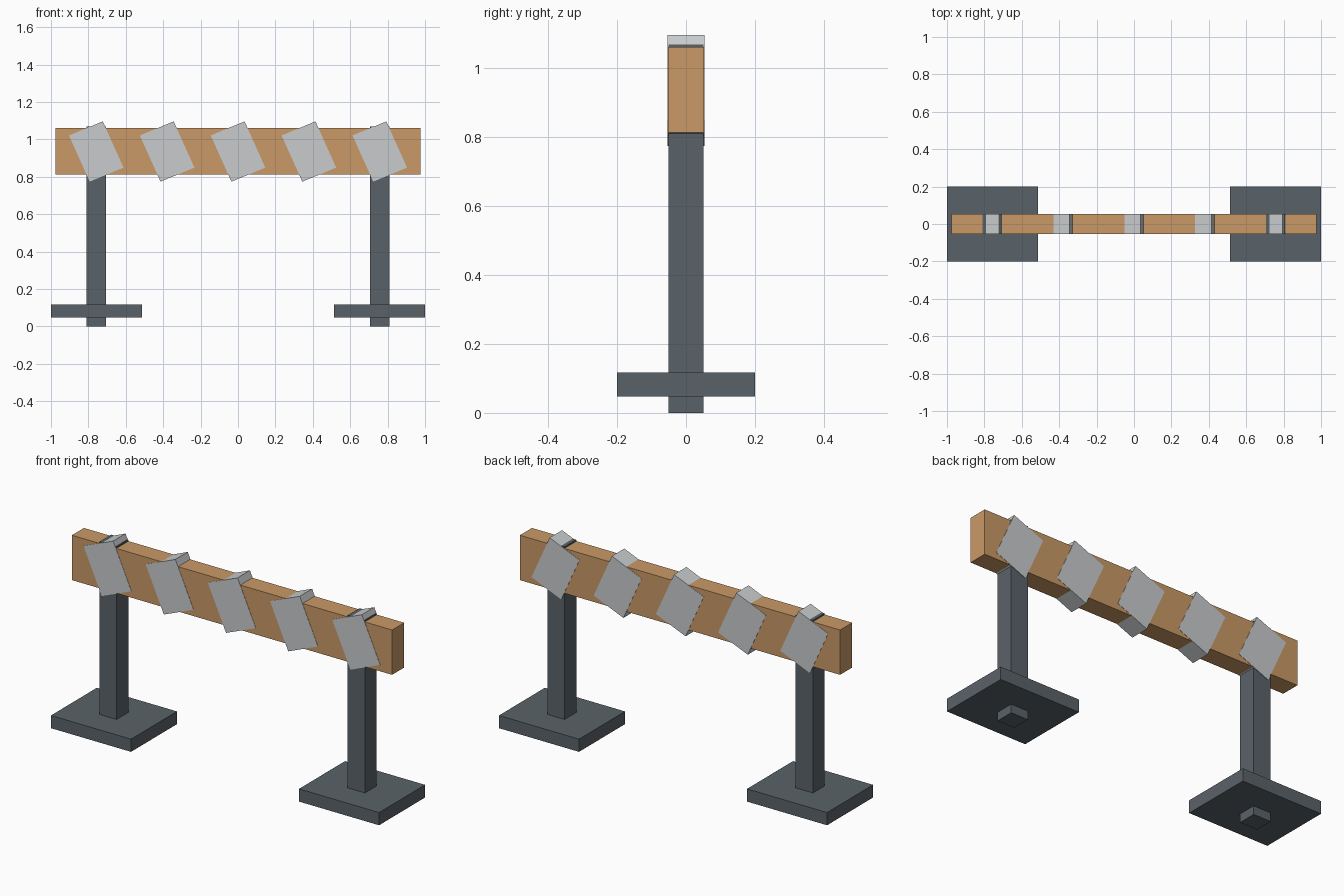
import bpy
import bmesh
from mathutils import Vector

if "Cube" in bpy.data.objects:
    bpy.data.objects.remove(bpy.data.objects["Cube"])


def material(name, rgb):
    m = bpy.data.materials.new(name)
    m.diffuse_color = (*rgb, 1.0)
    m.use_nodes = True
    m.node_tree.nodes["Principled BSDF"].inputs["Base Color"].default_value = m.diffuse_color
    return m


STEEL = material("dark steel grey", (0.102, 0.123, 0.140))
ORANGE = material("tan orange", (0.590, 0.320, 0.135))
SILVER = material("pale grey", (0.580, 0.600, 0.610))


def slab(name, center, half_u, half_v, half_y, mat):
    """Prism with a parallelogram outline in x-z, extruded along y."""
    c, u, v = (Vector((a, 0, b)) for a, b in (center, half_u, half_v))
    bm = bmesh.new()
    outline = [c - u - v, c + u - v, c + u + v, c - u + v]
    face = bm.faces.new([bm.verts.new(p + Vector((0, -half_y, 0))) for p in outline])
    ext = bmesh.ops.extrude_face_region(bm, geom=[face])
    verts = [e for e in ext["geom"] if isinstance(e, bmesh.types.BMVert)]
    bmesh.ops.translate(bm, verts=verts, vec=(0, 2 * half_y, 0))
    bmesh.ops.recalc_face_normals(bm, faces=bm.faces)
    mesh = bpy.data.meshes.new(name)
    bm.to_mesh(mesh)
    bm.free()
    mesh.materials.append(mat)
    obj = bpy.data.objects.new(name, mesh)
    bpy.context.collection.objects.link(obj)
    return obj


def box(name, x0, x1, z0, z1, half_y, mat):
    return slab(name, ((x0 + x1) / 2, (z0 + z1) / 2),
                ((x1 - x0) / 2, 0), (0, (z1 - z0) / 2), half_y, mat)


# Horizontal rail
box("rail", -0.976, 0.976, 0.813, 1.06, 0.0525, ORANGE)

# Posts running through flat foot plates
for side, s in (("left", -1), ("right", 1)):
    cx = 0.757 * s
    box(side + "_post", cx - 0.0525, cx + 0.0525, 0.0, 1.068, 0.051, STEEL)
    cx = 0.756 * s
    box(side + "_foot", cx - 0.244, cx + 0.244, 0.047, 0.117, 0.20, STEEL)

# Slanted stripes wrapped around the rail
for i in range(5):
    slab(f"stripe_{i + 1}", (0.379 * (i - 2), 0.935),
         (0.0905, 0.0375), (-0.0555, 0.1235), 0.0540, SILVER)
